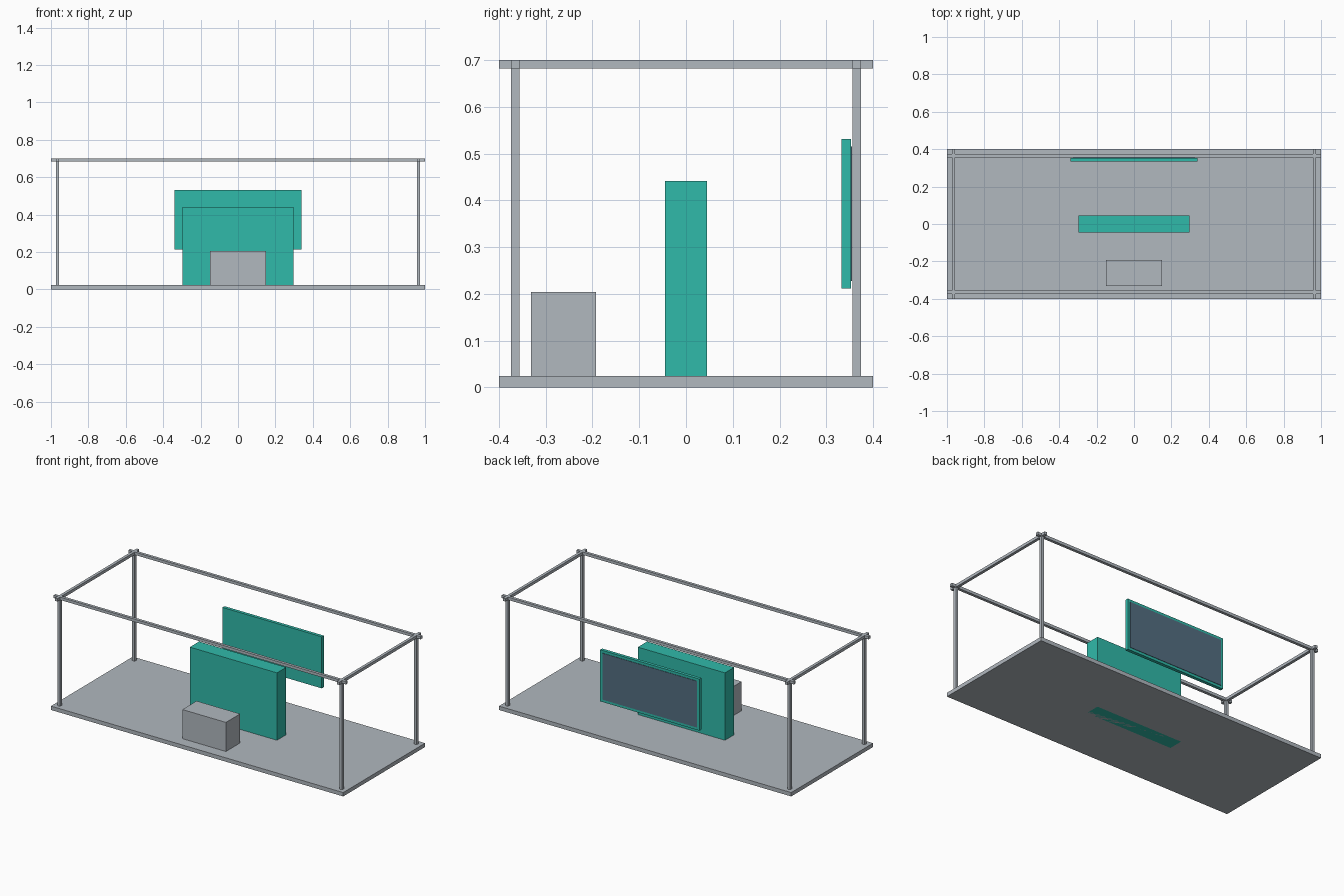
import bpy
import bmesh
from mathutils import Vector

if "Cube" in bpy.data.objects:
    bpy.data.objects.remove(bpy.data.objects["Cube"])


def material(name, rgb):
    m = bpy.data.materials.new(name)
    m.diffuse_color = (*rgb, 1.0)
    m.use_nodes = True
    m.node_tree.nodes["Principled BSDF"].inputs["Base Color"].default_value = m.diffuse_color
    return m


GREY = material("light grey", (0.44, 0.48, 0.52))
TEAL = material("teal", (0.03, 0.49, 0.40))
SLATE = material("slate blue", (0.087, 0.155, 0.22))


def box(name, lo, hi, mat):
    """Axis-aligned box between two corners."""
    lo, hi = Vector(lo), Vector(hi)
    centre, size = (lo + hi) / 2, hi - lo
    bm = bmesh.new()
    bmesh.ops.create_cube(bm, size=1.0)
    bmesh.ops.scale(bm, vec=size, verts=bm.verts)
    mesh = bpy.data.meshes.new(name)
    bm.to_mesh(mesh)
    bm.free()
    mesh.materials.append(mat)
    ob = bpy.data.objects.new(name, mesh)
    ob.location = centre
    bpy.context.collection.objects.link(ob)
    return ob


X, Y, TOP = 1.0, 0.4, 0.7      # stage half sizes and total height
PX, PY = 0.965, 0.365          # post centre lines
R = 0.0088                     # half thickness of the frame bars
BASE = 0.024

# Floor slab
box("floor", (-X, -Y, 0), (X, Y, BASE), GREY)

# Corner posts
for sx, side in ((-1, "left"), (1, "right")):
    for sy, end in ((-1, "front"), (1, "back")):
        cx, cy = sx * PX, sy * PY
        box(f"post_{end}_{side}", (cx - R, cy - R, BASE), (cx + R, cy + R, TOP), GREY)

# Top rails, running past the posts to the floor outline
for sy, end in ((-1, "front"), (1, "back")):
    box(f"rail_{end}", (-X, sy * PY - R, TOP - 2 * R), (X, sy * PY + R, TOP), GREY)
for sx, side in ((-1, "left"), (1, "right")):
    box(f"rail_{side}", (sx * PX - R, -Y, TOP - 2 * R), (sx * PX + R, Y, TOP), GREY)

# Central counter block and small box in front of it
box("counter", (-0.298, -0.045, 0), (0.298, 0.045, 0.441), TEAL)
box("small_box", (-0.149, -0.331, BASE), (0.149, -0.192, 0.204), GREY)

# Hanging panel with a dark plate on its back
box("panel", (-0.34, 0.333, 0.212), (0.34, 0.353, 0.531), TEAL)
box("panel_plate", (-0.324, 0.352, 0.228), (0.324, 0.3555, 0.515), SLATE)
